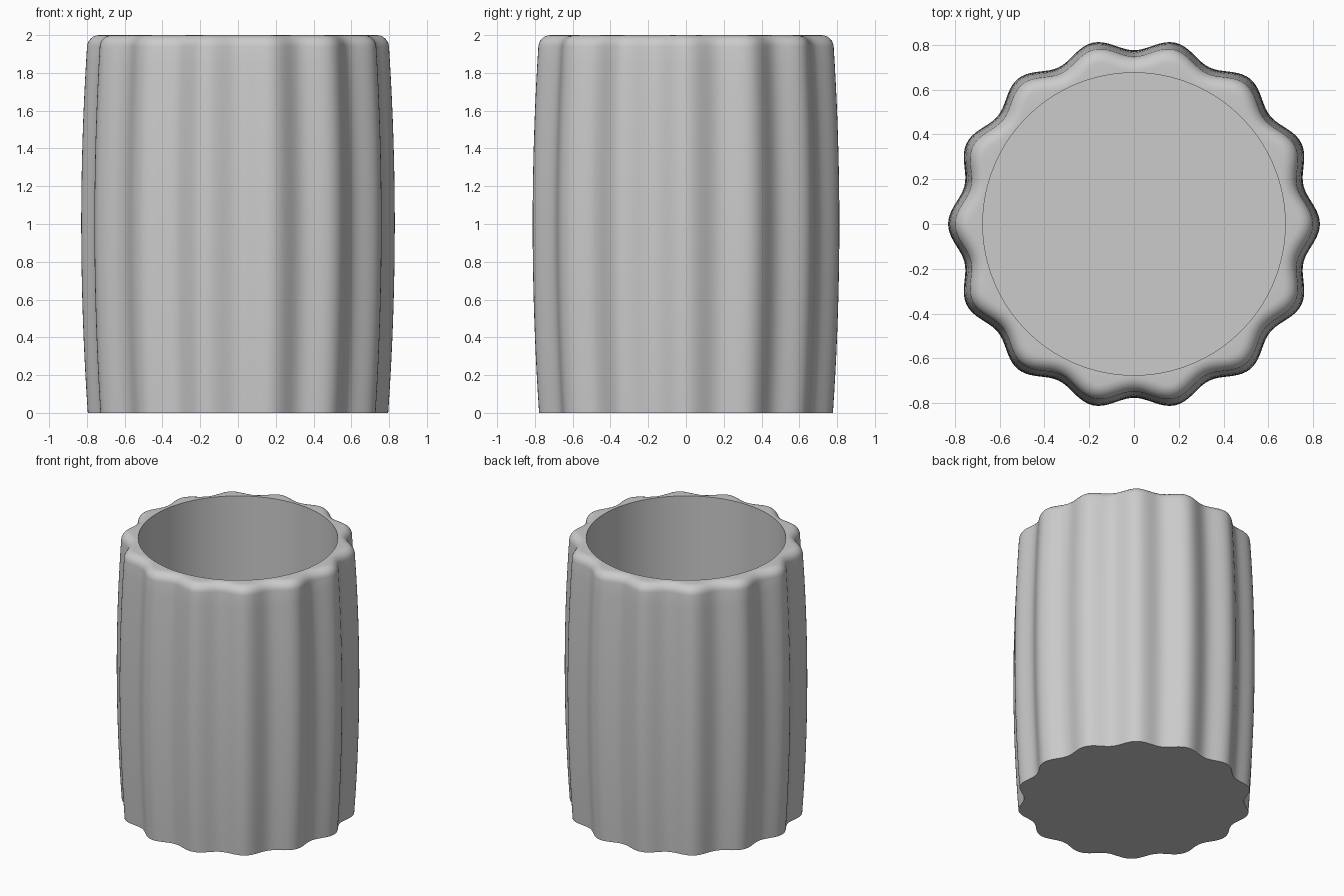
import bpy
import bmesh
from math import sin, cos, pi, atan2

default = bpy.data.objects.get("Cube")
if default:
    bpy.data.objects.remove(default, do_unlink=True)

LOBES, SEGMENTS = 14, 14 * 18
HEIGHT, FILLET = 2.0, 0.06
BORE, FLOOR = 0.675, 0.1

clay = bpy.data.materials.new("plain grey")
clay.use_nodes = True
grey = (0.6, 0.6, 0.6, 1)
clay.diffuse_color = grey
clay.node_tree.nodes["Principled BSDF"].inputs["Base Color"].default_value = grey

bm = bmesh.new()


def fluted_ring(z, inset=0.0):
    """Scalloped outline, bulged at mid height, offset inward along its normal."""
    bulge = 1 - 0.042 * (z - 1) ** 2
    ring = []
    for i in range(SEGMENTS):
        a = 2 * pi * i / SEGMENTS
        r = bulge * (0.803 + 0.027 * cos(LOBES * a))
        slope = -bulge * 0.027 * LOBES * sin(LOBES * a)
        n = a - atan2(slope, r)
        ring.append(bm.verts.new((r * cos(a) - inset * cos(n),
                                  r * sin(a) - inset * sin(n), z)))
    return ring


def round_ring(z):
    return [bm.verts.new((BORE * cos(2 * pi * i / SEGMENTS),
                          BORE * sin(2 * pi * i / SEGMENTS), z))
            for i in range(SEGMENTS)]


# Outer wall, rounded rim, then straight bore
wall_steps, rim_steps = 20, 6
rings = [fluted_ring((HEIGHT - FILLET) * k / wall_steps) for k in range(wall_steps + 1)]
for k in range(1, rim_steps + 1):
    t = pi / 2 * k / rim_steps
    rings.append(fluted_ring(HEIGHT - FILLET + FILLET * sin(t), FILLET * (1 - cos(t))))
rings += [round_ring(HEIGHT), round_ring(FLOOR)]

for low, high in zip(rings, rings[1:]):
    for i in range(SEGMENTS):
        j = (i + 1) % SEGMENTS
        bm.faces.new((low[i], low[j], high[j], high[i]))

# Underside and inner floor
bm.faces.new(rings[0][::-1])
bm.faces.new(rings[-1])
bmesh.ops.recalc_face_normals(bm, faces=bm.faces)

mesh = bpy.data.meshes.new("fluted_pot")
bm.to_mesh(mesh)
bm.free()
mesh.materials.append(clay)
pot = bpy.data.objects.new("fluted_pot", mesh)
bpy.context.collection.objects.link(pot)

bpy.ops.object.select_all(action='DESELECT')
pot.select_set(True)
bpy.context.view_layer.objects.active = pot
bpy.ops.object.shade_smooth_by_angle(angle=pi / 6)
